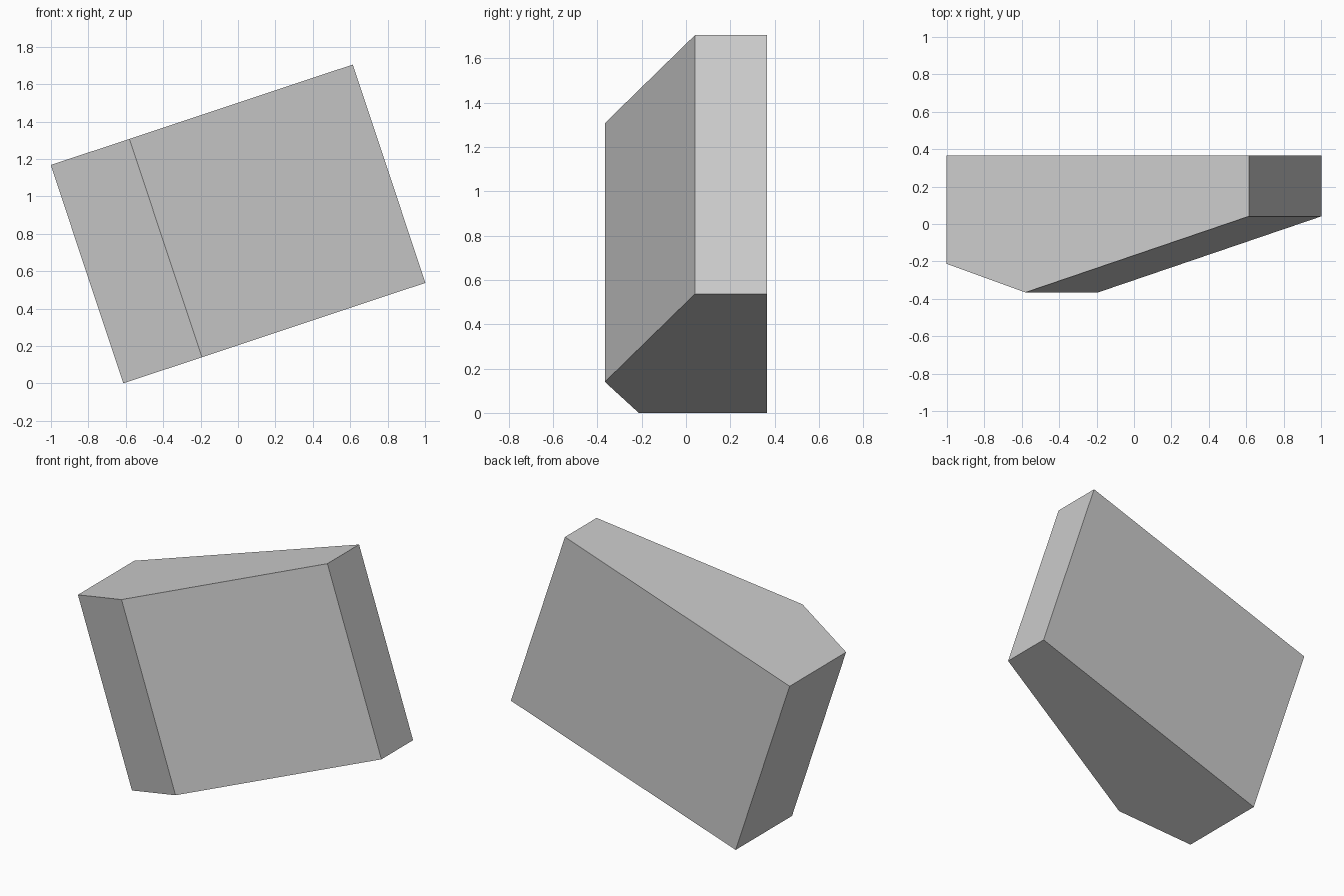
import bpy, bmesh
from math import radians
from mathutils import Matrix, Vector

if "Cube" in bpy.data.objects:
    bpy.data.objects.remove(bpy.data.objects["Cube"])

# Five-sided cross-section: (distance along the lower edge, depth)
profile = [(0, 0.366), (0, -0.213), (0.443, -0.366), (1.702, 0.041), (1.702, 0.366)]
height = 1.23

# Tilted wedge block: extrude the profile, then lean it about the y axis
bm = bmesh.new()
base = bm.faces.new([bm.verts.new((u, y, 0)) for u, y in profile])
top = bmesh.ops.extrude_face_region(bm, geom=[base])["geom"]
bmesh.ops.translate(bm, vec=Vector((0, 0, height)),
                    verts=[g for g in top if isinstance(g, bmesh.types.BMVert)])
lean = Matrix.Translation((-0.613, 0, 0)) @ Matrix.Rotation(radians(-18.4), 4, 'Y')
bmesh.ops.transform(bm, matrix=lean, verts=bm.verts)
# Keep the bottom cap if the extrusion removed it
if len(bm.faces) < 7:
    bmesh.ops.holes_fill(bm, edges=bm.edges, sides=0)
bmesh.ops.recalc_face_normals(bm, faces=bm.faces)

mesh = bpy.data.meshes.new("tilted_block")
bm.to_mesh(mesh)
bm.free()
bpy.context.collection.objects.link(bpy.data.objects.new("tilted_block", mesh))
